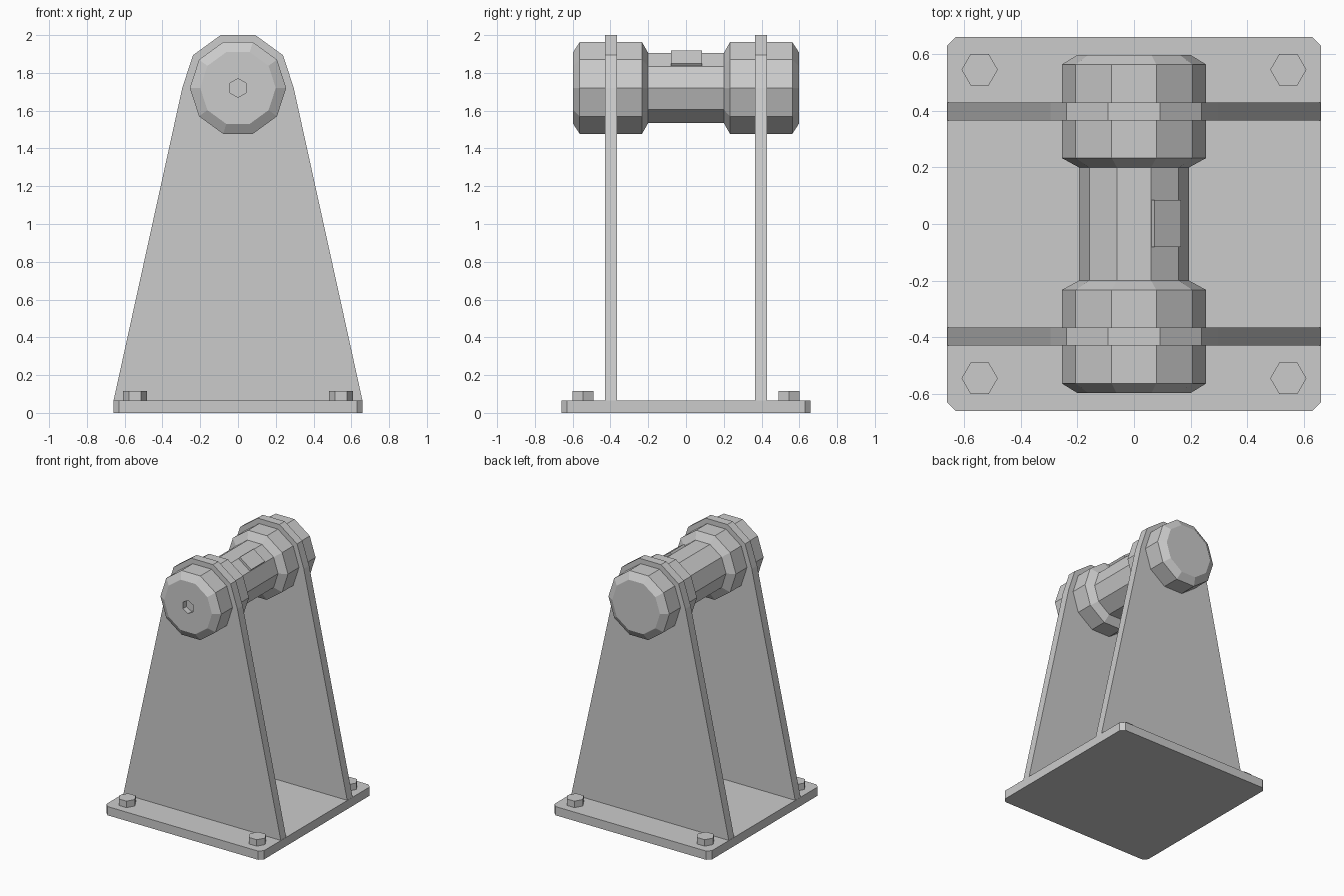
import bpy, bmesh
from math import cos, sin, pi, radians
from mathutils import Matrix

if "Cube" in bpy.data.objects:
    bpy.data.objects.remove(bpy.data.objects["Cube"])

AXLE_Z = 1.72


def finish(name, bm):
    bmesh.ops.recalc_face_normals(bm, faces=bm.faces)
    mesh = bpy.data.meshes.new(name)
    bm.to_mesh(mesh)
    bm.free()
    obj = bpy.data.objects.new(name, mesh)
    bpy.context.collection.objects.link(obj)
    return obj


def loft(name, rings):
    """Join rings of equal point count into a closed solid."""
    bm = bmesh.new()
    loops = [[bm.verts.new(p) for p in ring] for ring in rings]
    n = len(loops[0])
    for a, b in zip(loops, loops[1:]):
        for i in range(n):
            j = (i + 1) % n
            bm.faces.new((a[i], a[j], b[j], b[i]))
    bm.faces.new(loops[0])
    bm.faces.new(loops[-1])
    return finish(name, bm)


def polygon(r, sides, phase=0.0):
    return [(r * cos(phase + 2 * pi * i / sides), r * sin(phase + 2 * pi * i / sides))
            for i in range(sides)]


def ring_y(pts, y, dz=0.0):
    return [(x, y, z + dz) for x, z in pts]


def ring_z(pts, z, cx=0.0, cy=0.0):
    return [(x + cx, y + cy, z) for x, y in pts]


# Base plate with clipped corners
s, c = 0.66, 0.63
base = [(s, -c), (s, c), (c, s), (-c, s), (-s, c), (-s, -c), (-c, -s), (c, -s)]
loft("base_plate", [ring_z(base, 0), ring_z(base, 0.066)])

# Hex bolts in the four corners
for i, (sx, sy) in enumerate([(1, 1), (-1, 1), (-1, -1), (1, -1)]):
    hexagon = polygon(0.064, 6)
    loft(f"base_bolt_{i + 1}", [ring_z(hexagon, z, sx * 0.545, sy * 0.545) for z in (0.06, 0.115)])

# Tapered side plates with half-decagon tops
outline = [(x, z + AXLE_Z) for x, z in polygon(0.295, 10)[:6]]
outline += [(-0.66, 0.06), (0.66, 0.06)]
for name, y in (("front_side_plate", -0.397), ("back_side_plate", 0.397)):
    loft(name, [ring_y(outline, y - 0.032), ring_y(outline, y + 0.032)])

# Ten-sided axle with chamfered end drums
half = [(0.2, 0.597), (0.255, 0.563), (0.255, 0.233), (0.195, 0.2)]
profile = half + [(r, -y) for r, y in reversed(half)]
axle = loft("axle", [ring_y(polygon(r, 10), y, AXLE_Z) for r, y in profile])

# Hex socket in the front end of the axle
socket = polygon(0.05, 6, pi / 2)
cutter = loft("socket_cutter", [ring_y(socket, y, AXLE_Z) for y in (-0.65, -0.555)])
cutter.hide_render = True
cutter.hide_viewport = True
cut = axle.modifiers.new("socket", "BOOLEAN")
cut.operation = "DIFFERENCE"
cut.object = cutter
cut.solver = "EXACT"

# Small pad lying on one upper facet of the axle
bm = bmesh.new()
bmesh.ops.create_cube(bm, size=1, matrix=(
    Matrix.Translation((0, 0, AXLE_Z)) @ Matrix.Rotation(radians(36), 4, "Y")
    @ Matrix.Translation((0, 0.002, 0.188)) @ Matrix.Diagonal((0.117, 0.165, 0.03, 1))))
finish("axle_pad", bm)
